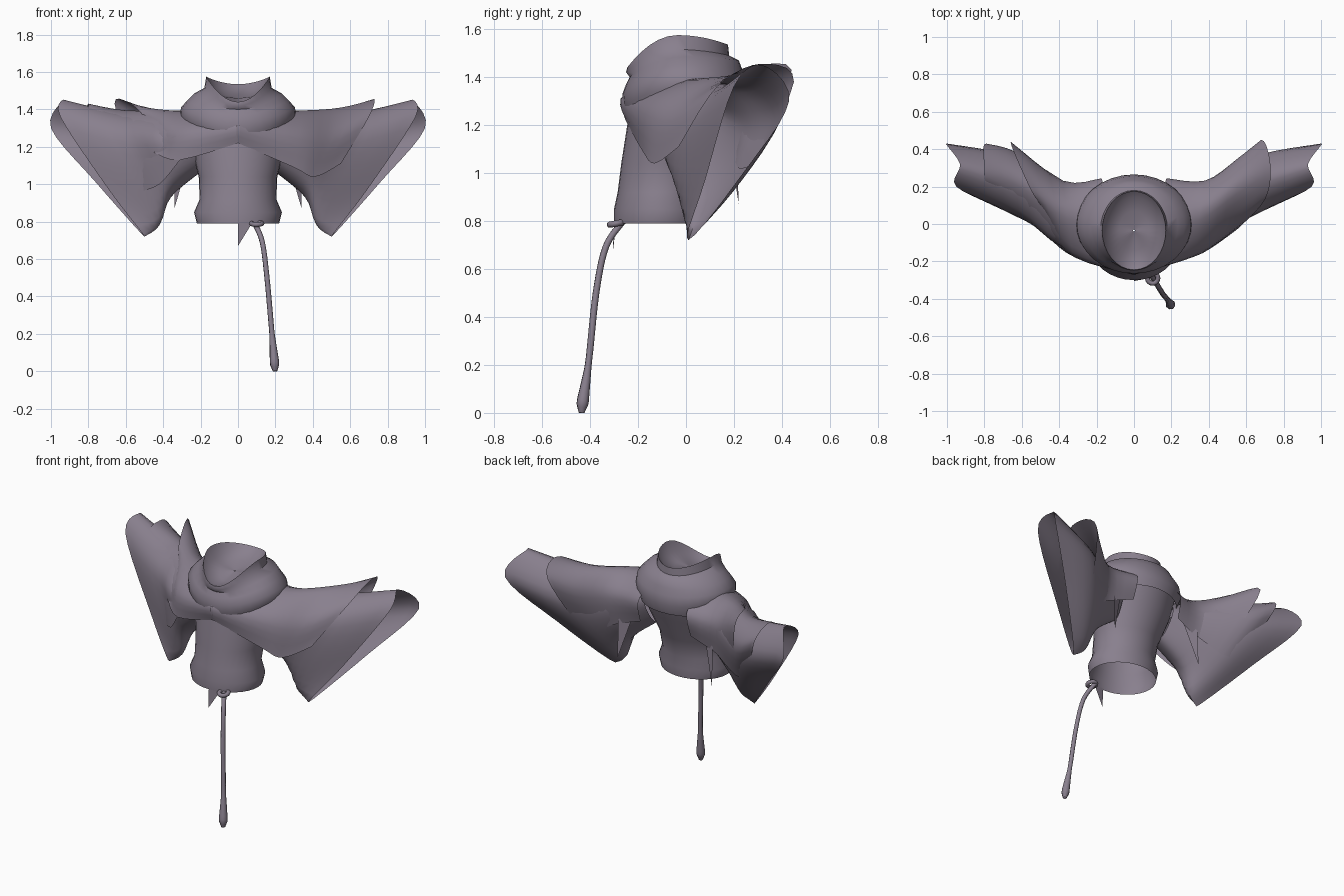
import bpy
import bmesh
import math
from mathutils import Vector

start_cube = bpy.data.objects.get("Cube")
if start_cube:
    bpy.data.objects.remove(start_cube, do_unlink=True)

cloth = bpy.data.materials.new("dusty purple cloth")
cloth.use_nodes = True
cloth_colour = (0.25, 0.215, 0.27, 1)
cloth.diffuse_color = cloth_colour
cloth.node_tree.nodes["Principled BSDF"].inputs["Base Color"].default_value = cloth_colour


def finish(name, mesh_data):
    """Turn a bmesh into a named, smooth shaded cloth object."""
    bmesh.ops.recalc_face_normals(mesh_data, faces=mesh_data.faces)
    mesh = bpy.data.meshes.new(name)
    mesh_data.to_mesh(mesh)
    mesh_data.free()
    mesh.materials.append(cloth)
    part = bpy.data.objects.new(name, mesh)
    bpy.context.collection.objects.link(part)
    bpy.ops.object.select_all(action='DESELECT')
    part.select_set(True)
    bpy.context.view_layer.objects.active = part
    bpy.ops.object.shade_smooth_by_angle(angle=math.radians(50))
    return part


def spline(points, steps, closed):
    """Smooth curve through a few key points."""
    points = [Vector(p) for p in points]
    count = len(points)

    def key(i):
        return points[i % count] if closed else points[max(0, min(count - 1, i))]

    result = []
    for i in range(count if closed else count - 1):
        a, b, c, d = key(i - 1), key(i), key(i + 1), key(i + 2)
        for s in range(steps):
            t = s / steps
            result.append(b + (c - a) * (t / 2)
                          + (a * 2 - b * 5 + c * 4 - d) * (t * t / 2)
                          + (b * 3 - a - c * 3 + d) * (t ** 3 / 2))
    if not closed:
        result.append(points[-1])
    return result


def skin(name, rows, closed):
    """Join rows of points into a sheet, or a tube when closed."""
    bm = bmesh.new()
    grid = [[bm.verts.new(p) for p in row] for row in rows]
    width = len(rows[0])
    for near, far in zip(grid, grid[1:]):
        for i in range(width if closed else width - 1):
            j = (i + 1) % width
            bm.faces.new((near[i], near[j], far[j], far[i]))
    return finish(name, bm)


def drape(name, sections, side, closed):
    """Cloth through cross-sections that run from the shoulder outwards."""
    loops = [spline(section, 5, closed) for section in sections]
    columns = [spline(column, 4, False) for column in zip(*loops)]
    rows = [[Vector((p.x * side, p.y, p.z)) for p in row] for row in zip(*columns)]
    return skin(name, rows, closed)


def ring(half_width, front, back, z_front, z_side, z_back, sides=32):
    """Oval ring whose height varies between front, sides and back."""
    points = []
    for i in range(sides):
        angle = math.tau * i / sides
        c = math.cos(angle)
        end = z_front if c > 0 else z_back
        points.append(Vector((half_width * math.sin(angle),
                              (front + back) / 2 - c * (back - front) / 2,
                              z_side + (end - z_side) * c * c)))
    return points


def flap(name, corners):
    """Small hanging pointed piece of cloth."""
    bm = bmesh.new()
    bm.faces.new([bm.verts.new(c) for c in corners])
    return finish(name, bm)


# Bodice
bodice = [(.22, -.3, .08, .79), (.235, -.3, .085, .85), (.205, -.285, .08, .92),
          (.21, -.27, .11, 1.04), (.25, -.245, .19, 1.2), (.27, -.22, .23, 1.34)]
skin("bodice", [ring(w, f, b, z, z, z) for w, f, b, z in bodice], True)

# Cowl collar with a shallow lining across its opening
skin("cowl", [ring(*r) for r in (
    (.005, -.04, -.03, 1.46, 1.46, 1.46),
    (.08, -.14, .07, 1.43, 1.47, 1.48),
    (.14, -.215, .145, 1.43, 1.51, 1.51),
    (.17, -.245, .175, 1.44, 1.575, 1.535),
    (.18, -.25, .18, 1.42, 1.515, 1.49),
    (.235, -.235, .22, 1.4, 1.485, 1.47),
    (.27, -.25, .235, 1.37, 1.45, 1.43),
    (.305, -.265, .255, 1.33, 1.41, 1.39),
    (.31, -.26, .265, 1.28, 1.36, 1.33),
    (.27, -.235, .25, 1.2, 1.26, 1.27))], True)

# Wide hanging sleeves: top, back, low back, bottom, low front, front
sleeve = [
    [(.2, .03, 1.34), (.2, .14, 1.26), (.19, .1, 1.14),
     (.18, .03, 1.08), (.18, -.08, 1.13), (.2, -.12, 1.24)],
    [(.42, .11, 1.37), (.45, .25, 1.22), (.4, .19, 1.04),
     (.36, .06, .93), (.35, -.08, 1.04), (.41, -.1, 1.25)],
    [(.62, .22, 1.38), (.67, .37, 1.23), (.56, .23, .97),
     (.42, .03, .78), (.47, -.03, .97), (.61, .05, 1.26)],
    [(.93, .32, 1.45), (1, .43, 1.3), (.76, .245, 1.01),
     (.5, .01, .72), (.69, .08, .97), (.95, .2, 1.36)]]

# Short over-sleeves: low back, back, top, front, low front
shoulder = [(.18, .21, 1.15), (.17, .235, 1.31), (.13, .03, 1.4),
            (0, -.255, 1.33), (0, -.252, 1.22)]
over_left = [
    shoulder,
    [(.36, .2, 1.08), (.38, .225, 1.29), (.35, .06, 1.395),
     (.33, -.15, 1.28), (.3, -.18, 1.09)],
    [(.48, .22, 1.02), (.56, .355, 1.31), (.55, .2, 1.41),
     (.51, -.03, 1.26), (.41, -.13, 1.04)],
    [(.58, .27, 1.03), (.68, .45, 1.38), (.73, .31, 1.455),
     (.7, .13, 1.36), (.55, -.03, 1.11)]]
over_right = [
    shoulder,
    [(.36, .2, 1.08), (.38, .225, 1.29), (.36, .07, 1.395),
     (.33, -.15, 1.29), (.31, -.18, 1.13)],
    [(.53, .27, 1.06), (.66, .44, 1.43), (.56, .2, 1.42),
     (.48, .06, 1.32), (.45, -.08, 1.17)]]
under_right = [
    over_right[1],
    [(.52, .24, 1), (.63, .385, 1.27), (.6, .23, 1.395),
     (.56, .03, 1.26), (.42, -.09, 1)],
    [(.64, .26, 1.01), (.79, .43, 1.35), (.8, .31, 1.43),
     (.77, .19, 1.36), (.53, .01, .96)]]

for side, label in ((1, "left"), (-1, "right")):
    drape(label + "_hanging_sleeve", sleeve, side, True)
    # Torn points of cloth below the arm at the back
    flap(label + "_back_point", [(side * .25, .17, 1.18), (side * .34, .21, 1.12),
                                 (side * .34, .22, .87)])
drape("left_over_sleeve", over_left, 1, False)
drape("right_over_sleeve", over_right, -1, False)
drape("right_middle_sleeve", under_right, -1, False)

# Pointed scrap at the front of the waist
flap("waist_point", [(0, -.3, .8), (.08, -.29, .8), (0, -.305, .67)])

# Waist cord widening into a tassel
path = spline([(.09, -.27, .79), (.13, -.335, .69), (.155, -.375, .5),
               (.18, -.405, .22), (.195, -.43, .05), (.198, -.435, 0)], 6, False)


def cord_radius(z):
    if z > .2:
        return .014
    return .014 + .013 * (.2 - z) / .16 if z > .04 else .012 + .015 * z / .04


rows = []
for i, centre in enumerate(path):
    along = path[min(i + 1, len(path) - 1)] - path[max(i - 1, 0)]
    turn = along.to_track_quat('Z', 'Y')
    radius = cord_radius(centre.z)
    rows.append([centre + turn @ Vector((math.cos(a) * radius, math.sin(a) * radius, 0))
                 for a in (math.tau * k / 8 for k in range(8))])
skin("cord_and_tassel", rows, True)

# Ring the cord hangs from
bpy.ops.mesh.primitive_torus_add(major_radius=.028, minor_radius=.013, major_segments=16,
                                 minor_segments=8, location=(.1, -.29, .79),
                                 rotation=(.2, 0, 0))
knot = bpy.context.object
knot.name = "cord_ring"
knot.data.materials.append(cloth)
bpy.ops.object.shade_smooth_by_angle(angle=math.radians(50))
